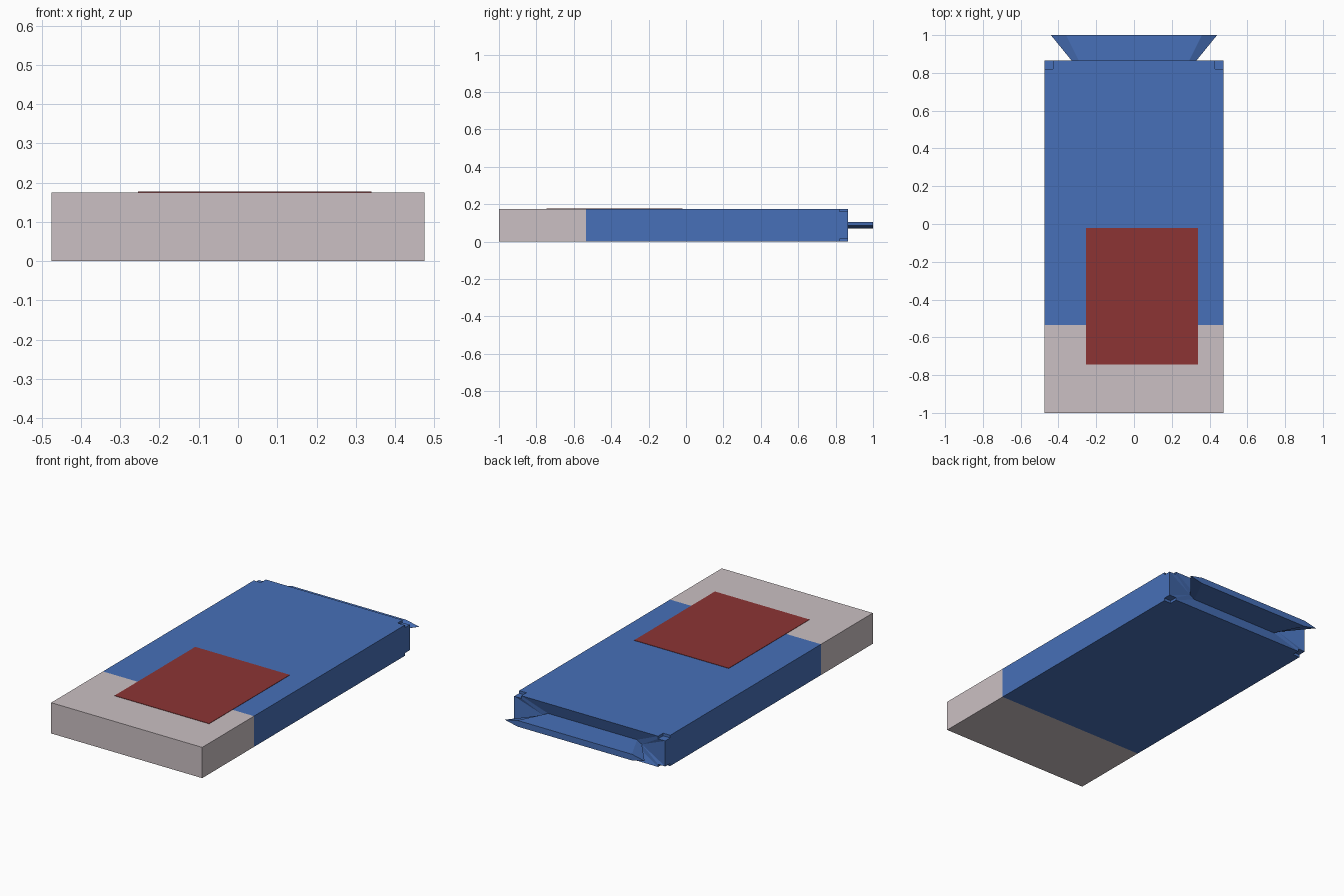
import bpy, bmesh

if "Cube" in bpy.data.objects:
    bpy.data.objects.remove(bpy.data.objects["Cube"])


def material(name, rgb):
    m = bpy.data.materials.new(name)
    lin = [((c / 255 + 0.055) / 1.055) ** 2.4 for c in rgb]
    m.diffuse_color = (*lin, 1)
    m.use_nodes = True
    m.node_tree.nodes["Principled BSDF"].inputs["Base Color"].default_value = m.diffuse_color
    return m


blue = material("blue", (71, 112, 184))
grey = material("pinkish_grey", (203, 192, 195))
red = material("dark_red", (140, 52, 52))

MID = 0.0875  # half the height of the packet


def ring(bm, y, a, b, c):
    """Closed section at y: three corner points mirrored into all quarters."""
    q = [a, b, c]
    pts = [(x, z) for x, z in q] + [(-x, z) for x, z in q[::-1]]
    pts += [(-x, -z) for x, z in q] + [(x, -z) for x, z in q[::-1]]
    return [bm.verts.new((x, y, z + MID)) for x, z in pts]


def finish(bm, name, mats):
    bmesh.ops.remove_doubles(bm, verts=bm.verts, dist=1e-5)
    bmesh.ops.recalc_face_normals(bm, faces=bm.faces)
    me = bpy.data.meshes.new(name)
    for m in mats:
        me.materials.append(m)
    bm.to_mesh(me)
    bm.free()
    ob = bpy.data.objects.new(name, me)
    bpy.context.collection.objects.link(ob)
    return ob


# Packet: box body, notched corners, folded end and flared sealing flap
box = ((0.475, 0.0725), (0.475, MID), (0.43, MID))
notched = ((0.475, 0.0725), (0.43, 0.0725), (0.43, MID))
root = ((0.31, 0), (0.31, 0), (0.28, 0.0175))
flare = ((0.44, 0), (0.44, 0), (0.36, 0.0175))
bm = bmesh.new()
sections = [(-1, box), (-0.535, box), (0.82, box), (0.82, notched),
            (0.865, notched), (0.84, root), (1, flare)]
rings = [ring(bm, y, *s) for y, s in sections]
for r, s in zip(rings, rings[1:]):
    for i in range(12):
        j = (i + 1) % 12
        bm.faces.new((r[i], r[j], s[j], s[i]))
bm.faces.new(rings[0])
bm.faces.new(rings[-1])
for f in bm.faces:
    f.material_index = int(f.calc_center_median().y < -0.535)
finish(bm, "packet", [blue, grey])

# Red label plate on the top
bm = bmesh.new()
bmesh.ops.create_cube(bm, size=1)
for v in bm.verts:
    v.co = (0.0425 + v.co.x * 0.595, -0.3825 + v.co.y * 0.725, 0.175 + v.co.z * 0.004)
finish(bm, "label", [red])
